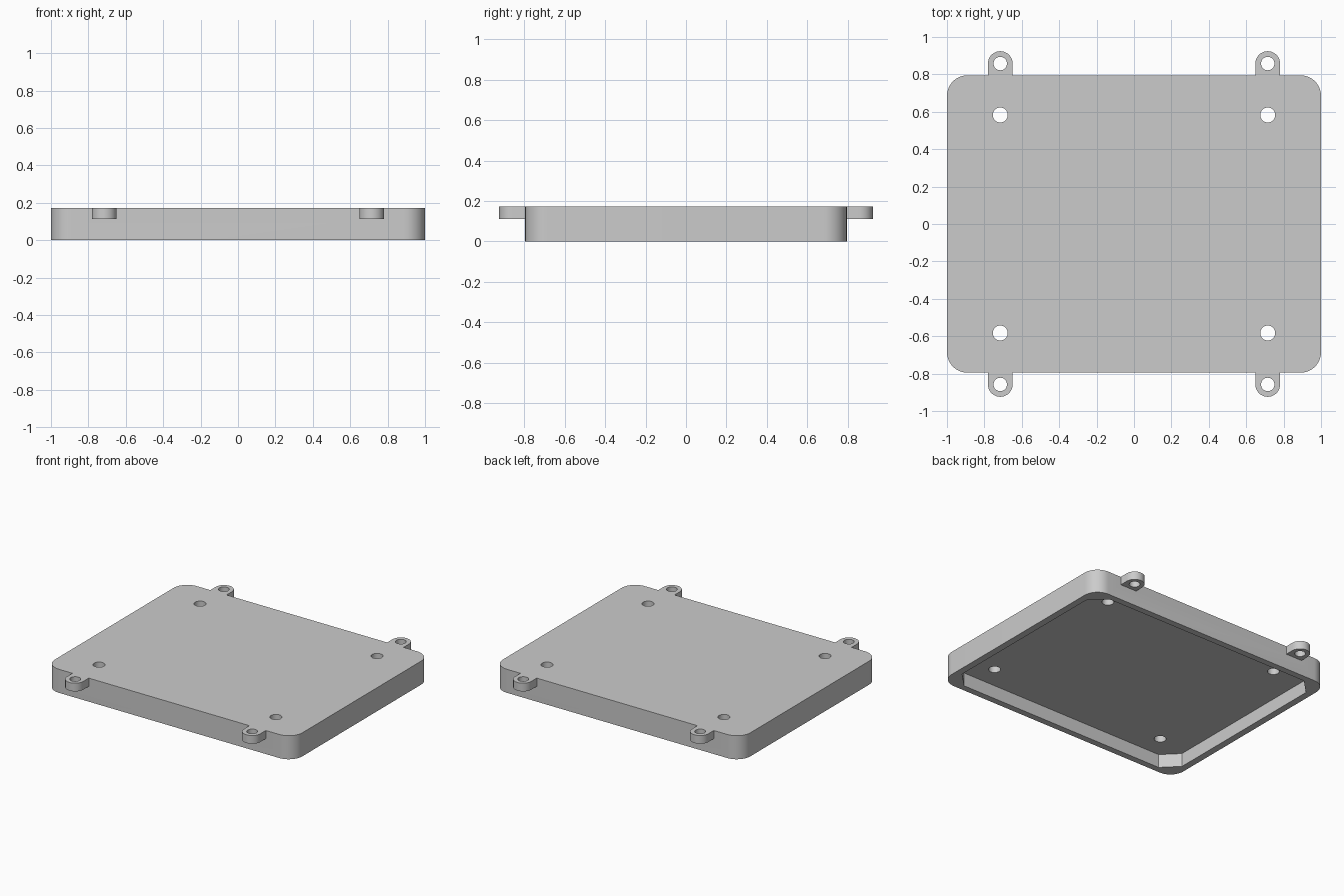
import bpy
import bmesh
from math import pi, cos, sin

cube = bpy.data.objects.get("Cube")
if cube:
    bpy.data.objects.remove(cube, do_unlink=True)

HEIGHT = 0.172
HALF_X, HALF_Y = 1.0, 0.795
CEILING = 0.098          # underside of the top plate
TAB_BOTTOM = 0.112
POST_X = 0.715           # shared by tabs and mounting holes

grey = bpy.data.materials.new("grey plastic")
grey.use_nodes = True
grey.diffuse_color = (0.6, 0.6, 0.6, 1)
grey.node_tree.nodes["Principled BSDF"].inputs["Base Color"].default_value = (0.6, 0.6, 0.6, 1)


def arc(cx, cy, r, start, end, steps):
    return [(cx + r * cos(start + (end - start) * i / steps),
             cy + r * sin(start + (end - start) * i / steps)) for i in range(steps + 1)]


def prism(name, outline, z0, z1):
    """Extrude a counter-clockwise outline from z0 to z1."""
    bm = bmesh.new()
    base = bm.faces.new([bm.verts.new((x, y, z0)) for x, y in outline])
    top = bmesh.ops.extrude_face_region(bm, geom=[base], use_keep_orig=True)
    moved = [v for v in top["geom"] if isinstance(v, bmesh.types.BMVert)]
    bmesh.ops.translate(bm, verts=moved, vec=(0, 0, z1 - z0))
    bmesh.ops.recalc_face_normals(bm, faces=bm.faces)
    mesh = bpy.data.meshes.new(name)
    bm.to_mesh(mesh)
    bm.free()
    mesh.materials.append(grey)
    obj = bpy.data.objects.new(name, mesh)
    bpy.context.collection.objects.link(obj)
    return obj


def combine(target, tool, operation):
    """Apply a boolean and remove the tool object."""
    mod = target.modifiers.new(operation, 'BOOLEAN')
    mod.operation, mod.object, mod.solver = operation, tool, 'EXACT'
    bpy.context.view_layer.objects.active = target
    bpy.ops.object.modifier_apply(modifier=mod.name)
    bpy.data.objects.remove(tool, do_unlink=True)


def drill(target, x, y, r):
    hole = prism("hole_cutter", arc(x, y, r, 0, 2 * pi, 32)[:-1], -0.1, HEIGHT + 0.1)
    combine(target, hole, 'DIFFERENCE')


# Cover body with rounded corners
R = 0.11
outline = []
for i, (sx, sy) in enumerate([(1, 1), (-1, 1), (-1, -1), (1, -1)]):
    outline += arc(sx * (HALF_X - R), sy * (HALF_Y - R), R, i * pi / 2, (i + 1) * pi / 2, 12)
cover = prism("cover", outline, 0, HEIGHT)

# Hollow underside with cut-off corners
ix, iy, c = 0.95, 0.748, 0.11
cavity = [(ix, iy - c), (ix - c, iy), (c - ix, iy), (-ix, iy - c),
          (-ix, c - iy), (c - ix, -iy), (ix - c, -iy), (ix, c - iy)]
combine(cover, prism("cavity_cutter", cavity, -0.1, CEILING), 'DIFFERENCE')

# Screw tabs and mounting holes at the four posts
TAB_R, TAB_Y = 0.066, 0.858
for sx in (-1, 1):
    for sy in (-1, 1):
        x, y = sx * POST_X, sy * TAB_Y
        root = sy * (HALF_Y - 0.02)
        start = 0 if sy > 0 else pi
        side = TAB_R * sy
        tab = arc(x, y, TAB_R, start, start + pi, 20) + [(x - side, root), (x + side, root)]
        combine(cover, prism("screw_tab", tab, TAB_BOTTOM, HEIGHT), 'UNION')
        drill(cover, x, y, 0.036)
        drill(cover, x, sy * 0.583, 0.04)

# Smooth the rounded walls, keep hard edges
bpy.ops.object.select_all(action='DESELECT')
cover.select_set(True)
bpy.context.view_layer.objects.active = cover
bpy.ops.object.shade_smooth_by_angle(angle=pi / 6)
